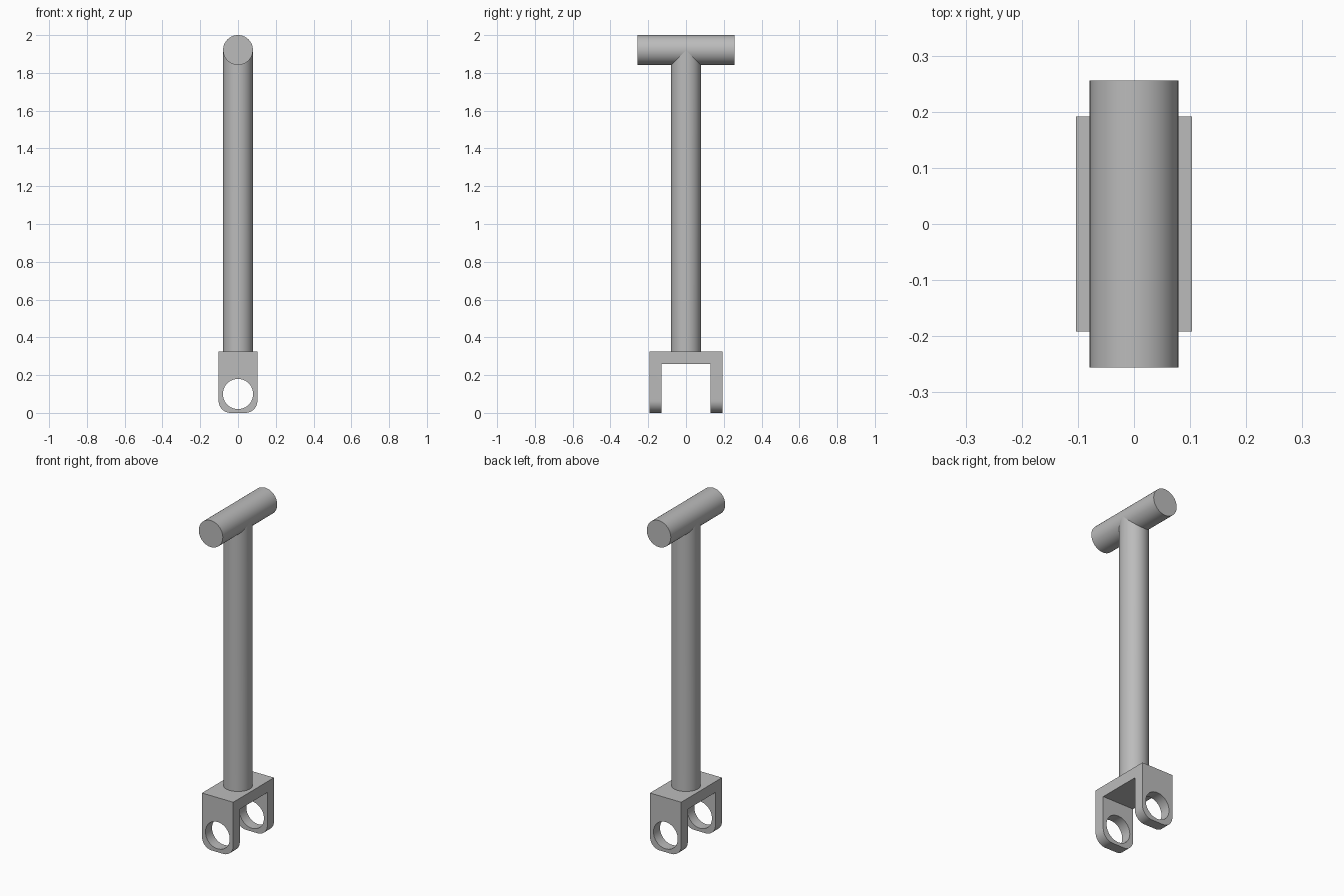
import bpy, bmesh
from math import radians
from mathutils import Matrix

cube = bpy.data.objects.get("Cube")
if cube:
    bpy.data.objects.remove(cube, do_unlink=True)

RADIUS, SEGMENTS = 0.079, 64
BAR_Z, BAR_HALF = 1.921, 0.256
FORK_X, FORK_Y, FORK_TOP = 0.103, 0.192, 0.325
SLOT_Y, SLOT_TOP = 0.13, 0.26
HOLE_Z, HOLE_RADIUS = 0.10, 0.08

steel = bpy.data.materials.new("grey_steel")
steel.use_nodes = True
colour = (0.5, 0.5, 0.5, 1)
steel.diffuse_color = colour
steel.node_tree.nodes["Principled BSDF"].inputs["Base Color"].default_value = colour


def add_object(name, bm):
    bmesh.ops.recalc_face_normals(bm, faces=bm.faces)
    mesh = bpy.data.meshes.new(name)
    bm.to_mesh(mesh)
    bm.free()
    mesh.materials.append(steel)
    obj = bpy.data.objects.new(name, mesh)
    bpy.context.collection.objects.link(obj)
    return obj


def cylinder(radius, depth, matrix, caps=True):
    bm = bmesh.new()
    bmesh.ops.create_cone(bm, cap_ends=caps, segments=SEGMENTS, radius1=radius,
                          radius2=radius, depth=depth, matrix=matrix)
    return bm


def smooth(obj):
    bpy.ops.object.select_all(action="DESELECT")
    obj.select_set(True)
    bpy.context.view_layer.objects.active = obj
    bpy.ops.object.shade_smooth_by_angle(angle=radians(30))


along_y = Matrix.Rotation(radians(90), 4, "X")

# Crossbar handle
smooth(add_object("crossbar", cylinder(
    RADIUS, 2 * BAR_HALF, Matrix.Translation((0, 0, BAR_Z)) @ along_y)))

# Shaft, its top coped to fit the crossbar
length = BAR_Z - FORK_TOP
bm = cylinder(RADIUS, length, Matrix.Translation((0, 0, FORK_TOP + length / 2)), caps=False)
for v in bm.verts:
    if v.co.z > 1:
        v.co.z = BAR_Z - abs(v.co.y)
smooth(add_object("shaft", bm))

# Fork: an inverted U extruded sideways, with rounded lug corners
half = [(SLOT_Y, SLOT_TOP), (SLOT_Y, 0), (FORK_Y, 0), (FORK_Y, FORK_TOP)]
outline = half + [(-y, z) for y, z in reversed(half)]
bm = bmesh.new()
face = bm.faces.new([bm.verts.new((-FORK_X, y, z)) for y, z in outline])
new = bmesh.ops.extrude_face_region(bm, geom=[face])["geom"]
bmesh.ops.translate(bm, vec=(2 * FORK_X, 0, 0),
                    verts=[g for g in new if isinstance(g, bmesh.types.BMVert)])
corners = [e for e in bm.edges if all(v.co.z < 0.01 for v in e.verts)
           and abs(e.verts[0].co.x - e.verts[1].co.x) < 0.01]
bmesh.ops.bevel(bm, geom=corners, offset=0.065, segments=12, profile=0.5, affect="EDGES")
fork = add_object("fork", bm)

# Pin holes through both lugs
cutter = add_object("pin_hole_cutter", cylinder(
    HOLE_RADIUS, 1, Matrix.Translation((0, 0, HOLE_Z)) @ along_y))
cutter.hide_render = True
cut = fork.modifiers.new("pin_holes", "BOOLEAN")
cut.operation, cut.solver, cut.object = "DIFFERENCE", "EXACT", cutter
bpy.context.view_layer.objects.active = fork
bpy.ops.object.modifier_apply(modifier=cut.name)
bpy.data.objects.remove(cutter, do_unlink=True)
smooth(fork)
